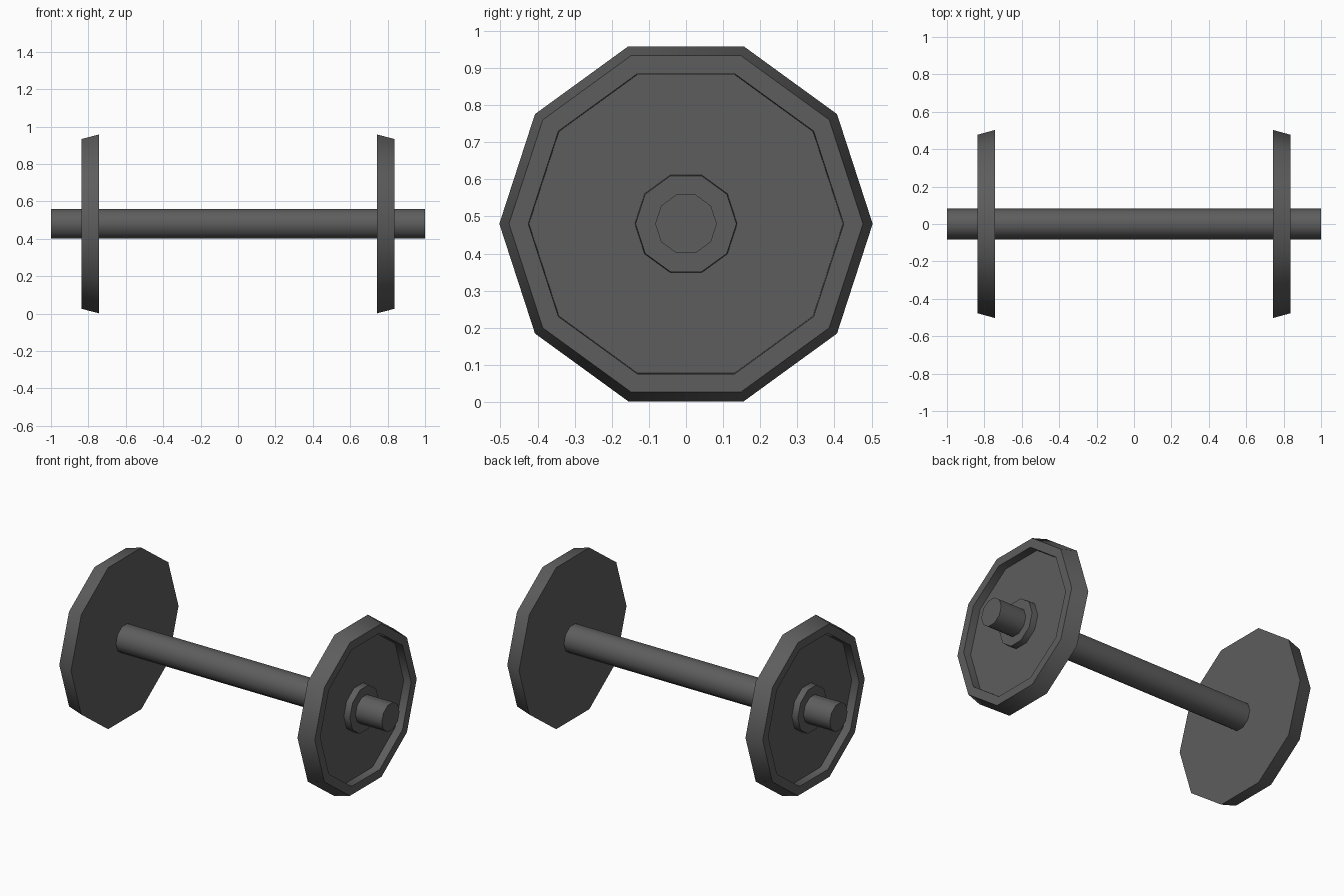
import bpy, bmesh, math

if "Cube" in bpy.data.objects:
    bpy.data.objects.remove(bpy.data.objects["Cube"])

SIDES = 10
AXIS_Z = 0.48

iron = bpy.data.materials.new("dark_grey_iron")
iron.diffuse_color = (0.11, 0.11, 0.11, 1)
iron.use_nodes = True
iron.node_tree.nodes["Principled BSDF"].inputs["Base Color"].default_value = iron.diffuse_color


def lathe(name, profile, sign=1):
    """Revolve (x, radius) points around the bar axis, capping both ends."""
    bm = bmesh.new()
    rings = []
    for x, r in profile:
        rings.append([bm.verts.new((sign * x,
                                    r * math.cos(2 * math.pi * i / SIDES),
                                    AXIS_Z + r * math.sin(2 * math.pi * i / SIDES)))
                      for i in range(SIDES)])
    for a, b in zip(rings, rings[1:]):
        for i in range(SIDES):
            j = (i + 1) % SIDES
            bm.faces.new((a[i], a[j], b[j], b[i]))
    bm.faces.new(rings[0])
    bm.faces.new(rings[-1])
    bmesh.ops.recalc_face_normals(bm, faces=bm.faces)
    mesh = bpy.data.meshes.new(name)
    bm.to_mesh(mesh)
    bm.free()
    obj = bpy.data.objects.new(name, mesh)
    bpy.context.collection.objects.link(obj)
    mesh.materials.append(iron)
    bpy.ops.object.select_all(action='DESELECT')
    obj.select_set(True)
    bpy.context.view_layer.objects.active = obj
    bpy.ops.object.shade_smooth_by_angle(angle=math.radians(40))
    return obj


# Bar
lathe("bar", [(-1, 0.083), (1, 0.083)])

# Weight plates: flat inner face, tapered rim, recessed outer face, raised hub
plate = [(0.742, 0.503), (0.837, 0.477), (0.837, 0.425),
         (0.79, 0.423), (0.79, 0.138), (0.828, 0.136)]
for side, sign in (("left", -1), ("right", 1)):
    lathe(side + "_weight_plate", plate, sign)
